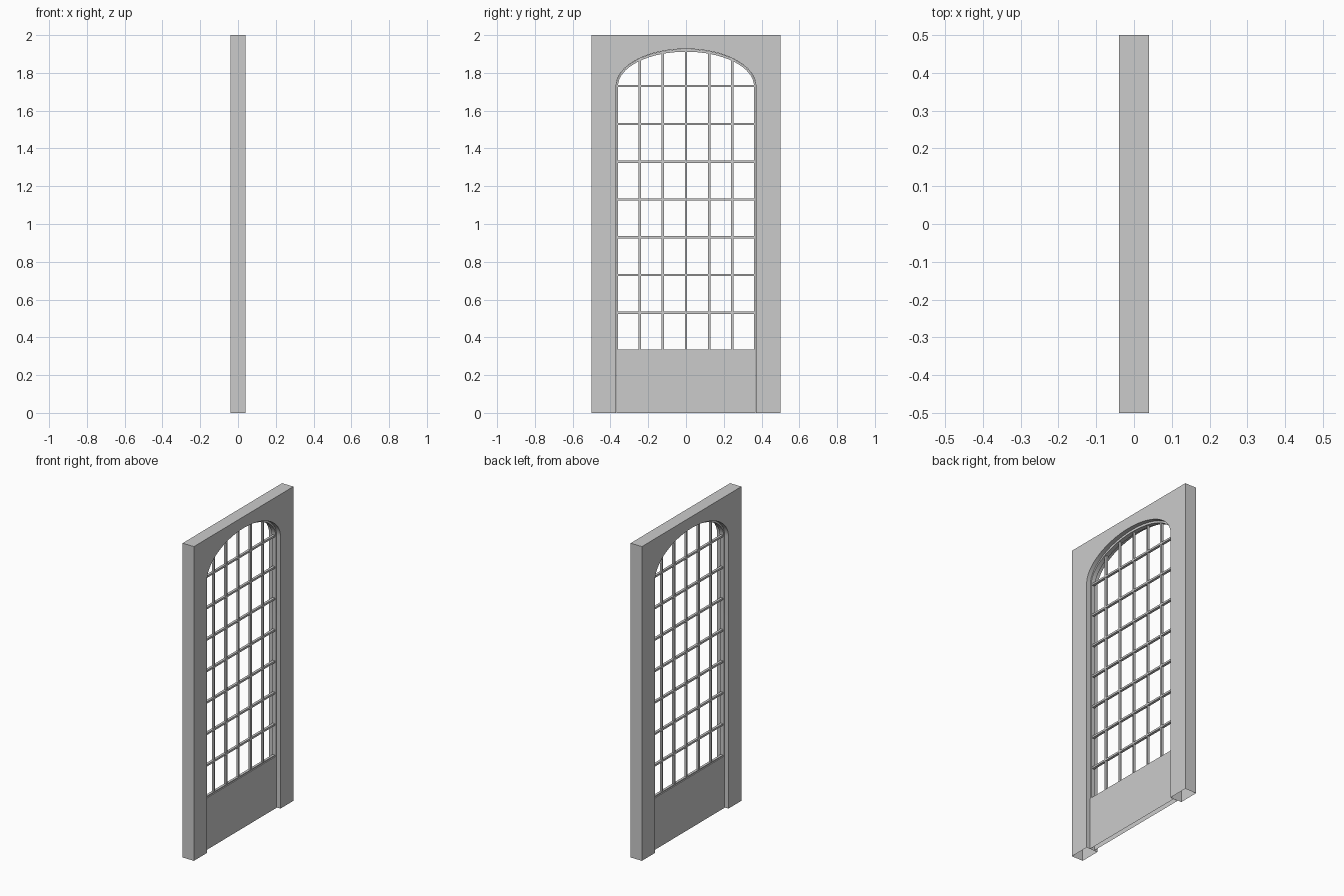
import bpy, bmesh, math

if "Cube" in bpy.data.objects:
    bpy.data.objects.remove(bpy.data.objects["Cube"])

SPRING = 1.73   # height where the arch begins
SILL = 0.33     # top of the lower panel
SEG = 32


def arch(a, b, z0):
    """Arched opening from bottom right, over the top, to bottom left (y, z)."""
    pts = [(a, z0)]
    for i in range(SEG + 1):
        t = math.pi * i / SEG
        pts.append((a * math.cos(t), SPRING + b * math.sin(t)))
    return pts + [(-a, z0)]


def slab(name, outline, half, open_bottom=False):
    """Extrude a (y, z) outline along x, optionally leaving the floor edges open."""
    bm = bmesh.new()
    back = [bm.verts.new((-half, y, z)) for y, z in outline]
    front = [bm.verts.new((half, y, z)) for y, z in outline]
    bm.faces.new(back[::-1])
    bm.faces.new(front)
    n = len(outline)
    for i in range(n):
        j = (i + 1) % n
        if open_bottom and outline[i][1] == 0 and outline[j][1] == 0:
            continue
        bm.faces.new((back[i], back[j], front[j], front[i]))
    bmesh.ops.recalc_face_normals(bm, faces=bm.faces)
    me = bpy.data.meshes.new(name)
    bm.to_mesh(me)
    bm.free()
    ob = bpy.data.objects.new(name, me)
    bpy.context.collection.objects.link(ob)
    bpy.context.view_layer.objects.active = ob
    ob.select_set(True)
    bpy.ops.object.shade_smooth_by_angle(angle=math.radians(30))
    ob.select_set(False)
    return ob


def bar(name, y0, y1, z0, z1, half, open_bottom=False):
    return slab(name, [(y0, z0), (y1, z0), (y1, z1), (y0, z1)], half, open_bottom)


# Wall surround with arched doorway, open underneath
slab("wall_surround",
     [(-0.5, 0), (-0.5, 2), (0.5, 2), (0.5, 0)] + arch(0.37, 0.197, 0), 0.04, True)

# Solid lower panel
bar("lower_panel", -0.368, 0.368, 0, SILL, 0.015, True)

# Thin arched frame lining the opening
slab("arched_frame", arch(0.369, 0.196, SILL) + arch(0.36, 0.182, SILL)[::-1], 0.014)

# Horizontal glazing bars
for k in range(8):
    z = SILL + 0.2 * k
    bar(f"horizontal_bar_{k}", -0.363, 0.363, z - 0.006, z + 0.006, 0.008)

# Vertical glazing bars, each reaching up to the arch
for k in range(-2, 3):
    y = 0.1225 * k
    top = SPRING + 0.187 * math.sqrt(1 - (y / 0.364) ** 2)
    bar(f"vertical_bar_{k + 2}", y - 0.006, y + 0.006, SILL, top, 0.007)
